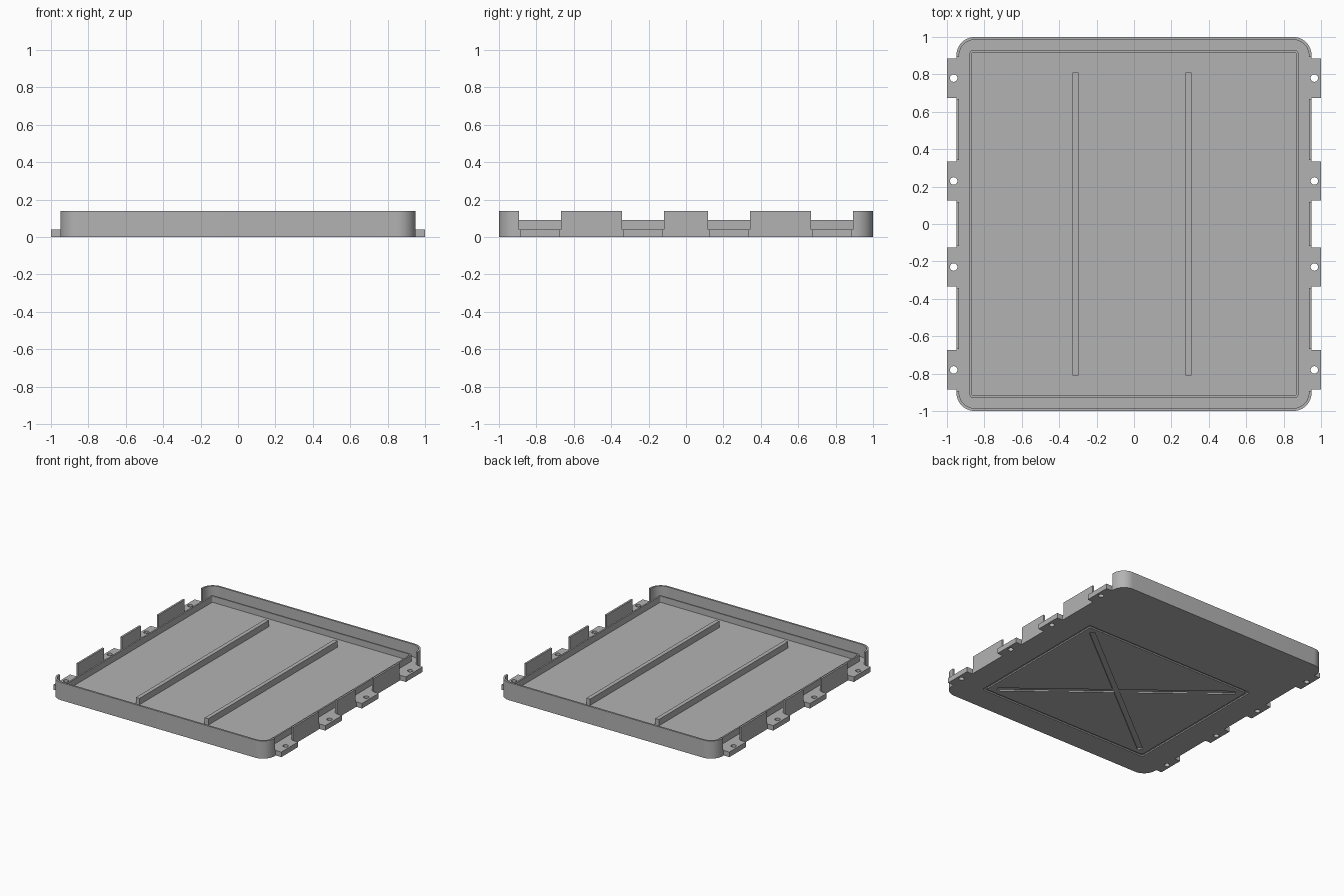
import bpy, bmesh
from math import sin, cos, pi, radians, atan2, hypot
from mathutils import Matrix

cube = bpy.data.objects.get("Cube")
if cube:
    bpy.data.objects.remove(cube, do_unlink=True)

grey = bpy.data.materials.new("light_grey_plastic")
COLOUR = (0.45, 0.45, 0.45, 1)
grey.use_nodes = True
grey.diffuse_color = COLOUR
grey.node_tree.nodes["Principled BSDF"].inputs["Base Color"].default_value = COLOUR

FLOOR, RIM, LIP = 0.04, 0.14, 0.09


def rounded_rect(hx, hy, r, steps=12):
    """Counter-clockwise outline with rounded corners."""
    pts = []
    for k, (sx, sy) in enumerate([(1, 1), (-1, 1), (-1, -1), (1, -1)]):
        for i in range(steps + 1):
            a = pi / 2 * (k + i / steps)
            pts.append((sx * (hx - r) + r * cos(a), sy * (hy - r) + r * sin(a)))
    return pts


def finish(name, bm):
    bmesh.ops.recalc_face_normals(bm, faces=bm.faces)
    mesh = bpy.data.meshes.new(name)
    bm.to_mesh(mesh)
    bm.free()
    obj = bpy.data.objects.new(name, mesh)
    mesh.materials.append(grey)
    bpy.context.collection.objects.link(obj)
    return obj


def prism(name, outline, z0, z1):
    bm = bmesh.new()
    base = bm.faces.new([bm.verts.new((x, y, z0)) for x, y in outline])
    top = bmesh.ops.extrude_face_region(bm, geom=[base])["geom"]
    verts = [v for v in top if isinstance(v, bmesh.types.BMVert)]
    bmesh.ops.translate(bm, verts=verts, vec=(0, 0, z1 - z0))
    return finish(name, bm)


def box(name, x0, x1, y0, y1, z0, z1):
    return prism(name, [(x0, y0), (x1, y0), (x1, y1), (x0, y1)], z0, z1)


def ring(name, outer, inner, z0, z1):
    """Closed wall between two outlines with equal point counts."""
    bm = bmesh.new()
    loops = [[bm.verts.new((x, y, z)) for x, y in line]
             for line, z in ((outer, z0), (outer, z1), (inner, z1), (inner, z0))]
    n = len(outer)
    for k in range(4):
        a, b = loops[k], loops[(k + 1) % 4]
        for i in range(n):
            j = (i + 1) % n
            bm.faces.new((a[i], a[j], b[j], b[i]))
    return finish(name, bm)


def combine(target, tool, operation="DIFFERENCE"):
    """Apply a boolean, then discard its tool object."""
    mod = target.modifiers.new(tool.name, "BOOLEAN")
    mod.operation, mod.solver, mod.object = operation, "EXACT", tool
    bpy.context.view_layer.objects.active = target
    bpy.ops.object.modifier_apply(modifier=mod.name)
    bpy.data.objects.remove(tool, do_unlink=True)


# Outer shell with fixing tabs
tray = prism("tray_shell", rounded_rect(0.95, 1.0, 0.1), 0, RIM)
tab_places = [(sx, y) for sx in (-1, 1) for y in (-0.78, -0.23, 0.23, 0.78)]
for sx, y in tab_places:
    x0, x1 = sorted((sx * 0.92, sx * 1.0))
    combine(tray, box("tab", x0, x1, y - 0.105, y + 0.105, 0, FLOOR), "UNION")

# Hollow, wall notches and screw holes
combine(tray, prism("pocket", rounded_rect(0.935, 0.985, 0.085), FLOOR, 0.3))
for sx, y in tab_places:
    x0, x1 = sorted((sx * 0.9, sx * 1.1))
    combine(tray, box("notch", x0, x1, y - 0.112, y + 0.112, FLOOR, 0.3))
    circle = [(sx * 0.964 + 0.02 * cos(2 * pi * i / 24),
               y + 0.02 * sin(2 * pi * i / 24)) for i in range(24)]
    combine(tray, prism("screw_hole", circle, -0.1, 0.1))

# Engraved frame and diagonal cross on the underside
DEPTH, CENTRE = 0.01, -0.2
frame = ring("frame_groove", rounded_rect(0.75, 0.6, 0.01, 1),
             rounded_rect(0.73, 0.58, 0.01, 1), -0.05, DEPTH)
frame.data.transform(Matrix.Translation((0, CENTRE, 0)))
combine(tray, frame)
half = hypot(0.67, 0.53)
for side in (-1, 1):
    bar = box("cross_groove", -half, half, -0.02, 0.02, -0.05, DEPTH)
    turn = Matrix.Rotation(side * atan2(0.53, 0.67), 4, "Z")
    bar.data.transform(Matrix.Translation((0, CENTRE, 0)) @ turn)
    combine(tray, bar)

# Inner sealing lip and floor ribs
lip = ring("inner_lip", rounded_rect(0.88, 0.93, 0.02, 4),
           rounded_rect(0.868, 0.918, 0.01, 4), FLOOR, LIP)
ribs = [box(name, x - 0.016, x + 0.016, -0.81, 0.81, FLOOR, LIP)
        for name, x in (("right_rib", -0.313), ("left_rib", 0.291))]

# Smooth rounded corners, crisp edges
bpy.ops.object.select_all(action="DESELECT")
for obj in [tray, lip] + ribs:
    obj.select_set(True)
bpy.context.view_layer.objects.active = tray
bpy.ops.object.shade_smooth_by_angle(angle=radians(30))
